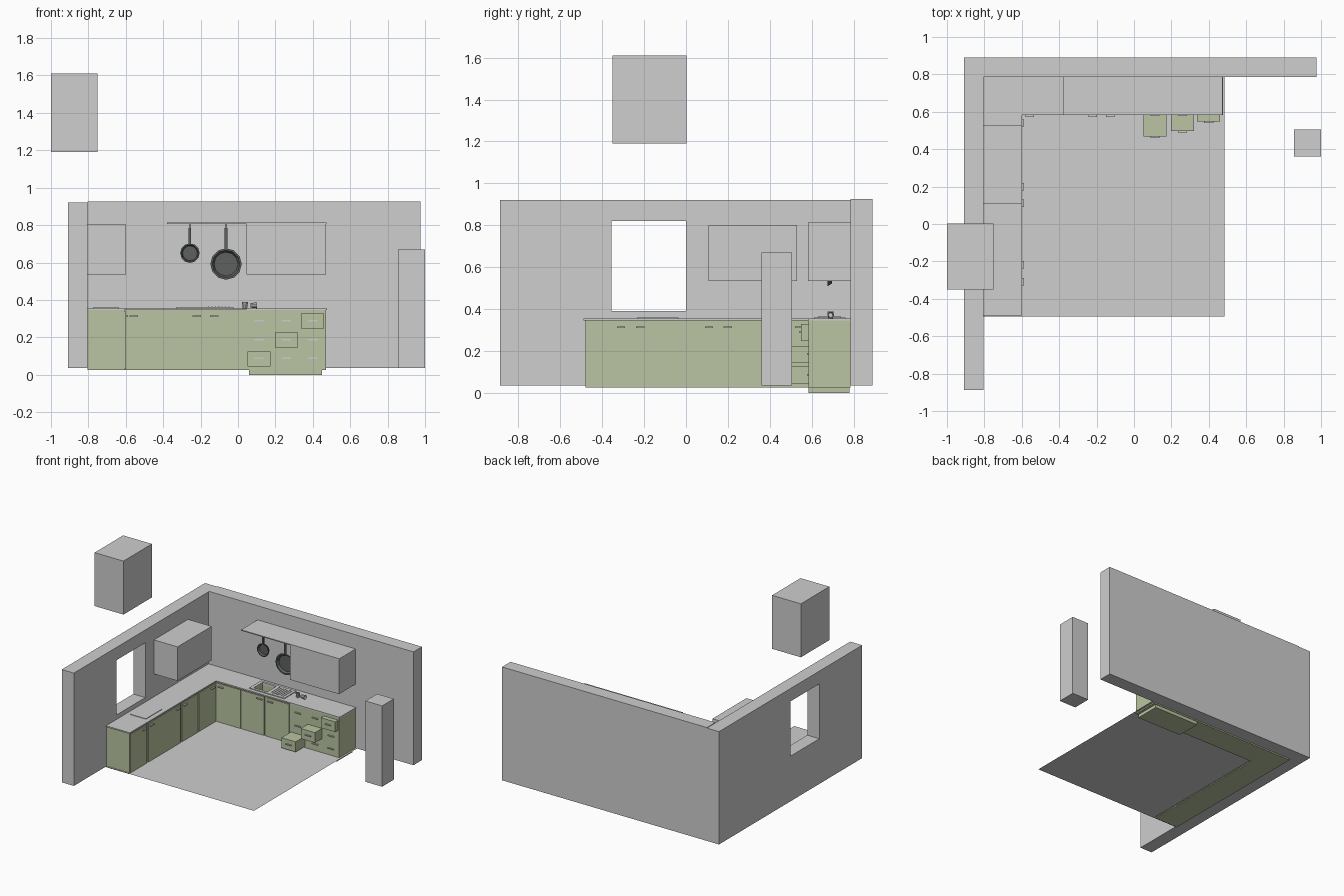
import bpy, bmesh, math
from mathutils import Matrix

if "Cube" in bpy.data.objects:
    bpy.data.objects.remove(bpy.data.objects["Cube"])


def material(name, rgb):
    m = bpy.data.materials.new(name)
    m.diffuse_color = (*rgb, 1)
    m.use_nodes = True
    m.node_tree.nodes["Principled BSDF"].inputs["Base Color"].default_value = m.diffuse_color
    return m


GREY = material("light grey", (0.62, 0.62, 0.62))
GREEN = material("sage green", (0.49, 0.56, 0.36))
DARK = material("dark iron", (0.11, 0.12, 0.115))


def finish(name, bm, mat):
    bmesh.ops.recalc_face_normals(bm, faces=bm.faces)
    me = bpy.data.meshes.new(name)
    bm.to_mesh(me)
    bm.free()
    ob = bpy.data.objects.new(name, me)
    bpy.context.collection.objects.link(ob)
    me.materials.append(mat)
    return ob


def box(name, x, y, z, mat=GREY):
    bm = bmesh.new()
    bmesh.ops.create_cube(bm, size=1)
    for v in bm.verts:
        v.co = [r[0] if c < 0 else r[1] for c, r in zip(v.co, (x, y, z))]
    return finish(name, bm, mat)


def prism(name, points, z0, z1, mat=GREY):
    bm = bmesh.new()
    face = bm.faces.new([bm.verts.new((x, y, z0)) for x, y in points])
    top = bmesh.ops.extrude_face_region(bm, geom=[face])["geom"]
    for v in top:
        if isinstance(v, bmesh.types.BMVert):
            v.co.z = z1
    return finish(name, bm, mat)


def lathe(name, profile, sides, matrix, mat):
    """Turn (radius, height) points round z, then place with a matrix."""
    bm = bmesh.new()
    rings = []
    for r, h in profile:
        rings.append([bm.verts.new((r * math.cos(2 * math.pi * i / sides),
                                    r * math.sin(2 * math.pi * i / sides), h))
                      for i in range(sides)])
    for a, b in zip(rings, rings[1:]):
        for i in range(sides):
            j = (i + 1) % sides
            bm.faces.new((a[i], a[j], b[j], b[i]))
    bm.faces.new(rings[0])
    bm.faces.new(rings[-1])
    ob = finish(name, bm, mat)
    ob.data.transform(matrix)
    return ob


def cut(ob, x, y, z):
    cutter = box("cutter", x, y, z)
    cutter.hide_render = True
    mod = ob.modifiers.new("cut", "BOOLEAN")
    mod.operation, mod.solver, mod.object = "DIFFERENCE", "EXACT", cutter
    bpy.context.view_layer.objects.active = ob
    bpy.ops.object.modifier_apply(modifier=mod.name)
    bpy.data.objects.remove(cutter)


# Room: walls, window opening, floor, pillar and the floating block
wall = box("left_wall", (-0.91, -0.805), (-0.887, 0.89), (0.035, 0.921))
cut(wall, (-1, -0.7), (-0.355, 0), (0.39, 0.82))
box("back_wall", (-0.805, 0.975), (0.785, 0.89), (0.035, 0.925))
bm = bmesh.new()
bm.faces.new([bm.verts.new(p + (0.035,)) for p in
              ((-0.805, -0.495), (0.485, -0.495), (0.485, 0.785), (-0.805, 0.785))])
finish("floor", bm, GREY)
box("pillar", (0.855, 1.0), (0.36, 0.505), (0.035, 0.67))
box("floating_block", (-1.0, -0.75), (-0.35, 0.003), (1.19, 1.61))

# Base cabinets
box("left_cabinet_body", (-0.805, -0.607), (-0.48, 0.785), (0.025, 0.345), GREEN)
body = box("sink_cabinet_body", (-0.607, 0.045), (0.592, 0.785), (0.025, 0.345), GREEN)
box("drawer_cabinet_body", (0.045, 0.47), (0.585, 0.785), (0.025, 0.345), GREEN)
box("drawer_cabinet_plinth", (0.06, 0.45), (0.585, 0.78), (0.0, 0.025), GREEN)

# Doors of the left run with handles
for i, (a, b, h) in enumerate(((-0.476, -0.276, -0.33), (-0.252, -0.058, -0.238),
                               (-0.054, 0.143, 0.09), (0.162, 0.362, 0.18),
                               (0.37, 0.584, 0.52))):
    box(f"left_door_{i}", (-0.607, -0.6), (a, b), (0.032, 0.338), GREEN)
    box(f"left_handle_{i}", (-0.6, -0.588), (h, h + 0.04), (0.31, 0.318))

# Doors of the back run with handles
for i, (a, b, h) in enumerate(((-0.598, -0.389, -0.58), (-0.383, -0.182, -0.243),
                               (-0.163, 0.035, -0.15))):
    box(f"back_door_{i}", (a, b), (0.585, 0.592), (0.032, 0.338), GREEN)
    box(f"back_handle_{i}", (h, h + 0.045), (0.573, 0.585), (0.31, 0.318))

# Three by three drawers, the diagonal ones pulled open
for col, x in enumerate((0.05, 0.197, 0.337)):
    for row, z in enumerate((0.045, 0.145, 0.248)):
        front = 0.585
        if col == row:
            front = (0.468, 0.498, 0.548)[row]
            box(f"open_drawer_{row}", (x, x + 0.123), (front, 0.6), (z, z + 0.08), GREEN)
        mid = x + 0.062
        box(f"drawer_handle_{col}_{row}", (mid - 0.025, mid + 0.025),
            (front - 0.008, front), (z + 0.038, z + 0.046))

# Worktop
top = prism("worktop", ((-0.805, -0.488), (-0.598, -0.488), (-0.598, 0.582),
                        (0.475, 0.582), (0.475, 0.785), (-0.805, 0.785)), 0.345, 0.355)
box("hob_plate", (-0.775, -0.635), (-0.235, -0.035), (0.355, 0.359))

# Sink: rim plate, basin cut through the top, ribbed drainer
rim = box("sink_rim", (-0.33, -0.025), (0.61, 0.76), (0.354, 0.361))
basin = ((-0.305, -0.185), (0.63, 0.74))
for ob in (rim, top, body):
    cut(ob, *basin, (0.28, 0.5))
box("basin_floor", *basin, (0.278, 0.283))
lathe("basin_drain", ((0.014, 0), (0.014, 0.003)), 10,
      Matrix.Translation((-0.245, 0.685, 0.283)), DARK)
for i in range(7):
    x = -0.16 + i * 0.018
    box(f"drainer_rib_{i}", (x, x + 0.006), (0.63, 0.74), (0.36, 0.364))

# Two cups beside the sink, one lying on its side
cup = ((0.012, 0), (0.016, 0.034), (0.0135, 0.034), (0.0105, 0.004))
lathe("standing_cup", cup, 10, Matrix.Translation((0.037, 0.69, 0.355)), GREY)
lathe("lying_cup", cup, 10, Matrix.Translation((0.067, 0.69, 0.371))
      @ Matrix.Rotation(math.radians(90), 4, "Y"), GREY)

# Wall cabinets and shelf
box("left_wall_cabinet", (-0.805, -0.6), (0.107, 0.53), (0.535, 0.802))
box("back_wall_cabinet", (0.045, 0.47), (0.582, 0.785), (0.535, 0.808))
box("pan_shelf", (-0.38, 0.473), (0.582, 0.785), (0.806, 0.814))

# Hanging pans facing the room
for name, x, z, r in (("small_pan", -0.257, 0.65, 0.052), ("large_pan", -0.064, 0.592, 0.084)):
    place = Matrix.Translation((x, 0.697, z)) @ Matrix.Rotation(math.radians(90), 4, "X")
    lathe(name, ((r * 0.82, 0), (r, 0.022), (r * 0.88, 0.022), (r * 0.76, 0.005)),
          12, place, DARK)
    box(name + "_handle", (x - 0.007, x + 0.007), (0.675, 0.685), (z + r * 0.9, 0.785), DARK)
    box(name + "_hook", (x - 0.003, x + 0.003), (0.678, 0.682), (0.78, 0.807), DARK)
